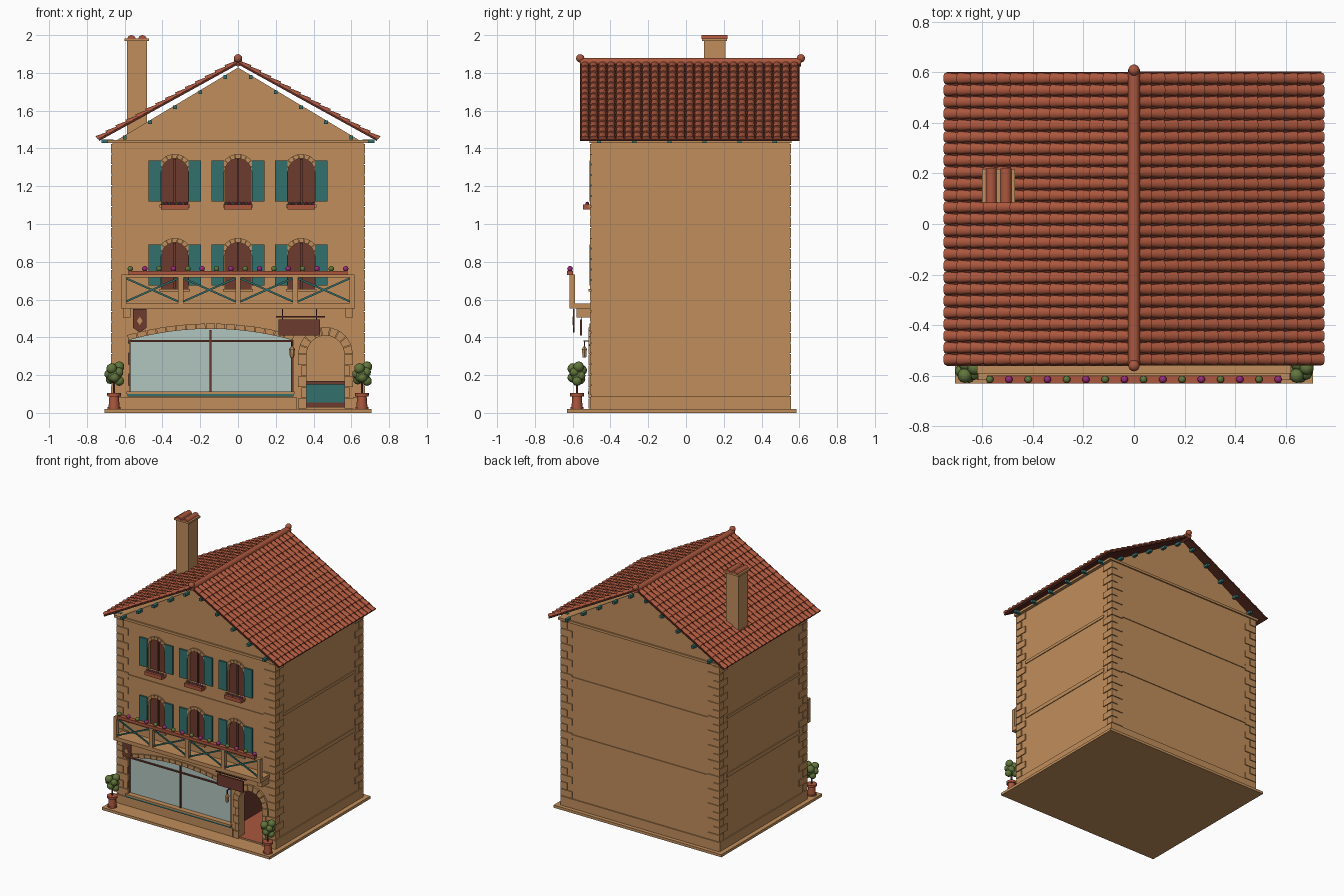
import bpy, bmesh, math, random
from math import sin, cos, pi
from mathutils import Vector, Matrix

random.seed(4)
if "Cube" in bpy.data.objects:
    bpy.data.objects.remove(bpy.data.objects["Cube"])

def material(name, r, g, b):
    m = bpy.data.materials.new(name)
    m.use_nodes = True
    m.diffuse_color = (r, g, b, 1)
    m.node_tree.nodes["Principled BSDF"].inputs["Base Color"].default_value = (r, g, b, 1)
    return m

STONE = material("ochre_stone", .53, .27, .105)
TILE = material("terracotta", .41, .095, .047)
DARK = material("dark_roof", .1, .022, .014)
WOOD = material("brown_wood", .15, .043, .028)
TEAL = material("teal_paint", .032, .165, .155)
GLASS = material("pale_glass", .44, .56, .52)
LEAF = material("leaf_green", .12, .18, .045)
PINK = material("magenta_petals", .3, .026, .19)

class Part:
    """Collects simple solids into one named object."""
    def __init__(self):
        self.bm = bmesh.new()

    def solid(self, a, b):
        va, vb = [[self.bm.verts.new(p) for p in ring] for ring in (a, b)]
        n = len(va)
        self.bm.faces.new(va)
        self.bm.faces.new(vb[::-1])
        for i in range(n):
            self.bm.faces.new((va[i], vb[i], vb[(i + 1) % n], va[(i + 1) % n]))

    def prism(self, pts, y0, y1):
        self.solid([(x, y0, z) for x, z in pts], [(x, y1, z) for x, z in pts])

    def box(self, x0, x1, y0, y1, z0, z1):
        self.prism([(x0, z0), (x1, z0), (x1, z1), (x0, z1)], y0, y1)

    def bar(self, p, q, w, y0, y1):
        p, q = Vector(p), Vector(q)
        n = (q - p).orthogonal().normalized() * w / 2
        self.prism([p - n, q - n, q + n, p + n], y0, y1)

    def cone(self, x, y, z0, z1, r0, r1, seg=16):
        ring = lambda r, z: [(x + r * cos(2 * pi * i / seg), y + r * sin(2 * pi * i / seg), z) for i in range(seg)]
        self.solid(ring(r0, z0), ring(r1, z1))

    def ball(self, loc, r, sub=2):
        bmesh.ops.create_icosphere(self.bm, subdivisions=sub, radius=r, matrix=Matrix.Translation(loc))

    def voussoirs(self, cx, cz, r0, r1, half, n, y0, y1):
        for i in range(n):
            a = -half + 2 * half * (i + .04) / n
            b = -half + 2 * half * (i + .96) / n
            self.prism([(cx + r * sin(t), cz + r * cos(t)) for r, t in ((r0, a), (r0, b), (r1, b), (r1, a))], y0, y1)

    def make(self, name, mat=None, smooth=False):
        bmesh.ops.recalc_face_normals(self.bm, faces=self.bm.faces[:])
        me = bpy.data.meshes.new(name)
        self.bm.to_mesh(me)
        self.bm.free()
        ob = bpy.data.objects.new(name, me)
        bpy.context.collection.objects.link(ob)
        if mat:
            me.materials.append(mat)
        bpy.ops.object.select_all(action='DESELECT')
        ob.select_set(True)
        bpy.context.view_layer.objects.active = ob
        if smooth:
            bpy.ops.object.shade_smooth_by_angle(angle=math.radians(40))
        return ob

def arch(cx, half, z0, cz, r, n=14):
    """Opening outline: straight sides with a circular head of radius r."""
    t = math.asin(min(1, half / r))
    return [(cx - half, z0), (cx + half, z0)] + [
        (cx + r * sin(t - 2 * t * i / n), cz + r * cos(t - 2 * t * i / n)) for i in range(n + 1)]

WINDOWS = [(x, dz) for dz in (0, -.445) for x in (-.335, 0, .335)]
DOOR_X, SHOP_X = .463, -.145
shop_outline = arch(SHOP_X, .435, .11, -1.155, 1.6, 20)

# House body with its openings and the room behind the door
p = Part()
p.prism([(-.665, .005), (.665, .005), (.665, 1.43), (0, 1.828), (-.665, 1.43)], -.5, .548)
body = p.make("house_body", STONE)
recess, room, doorway = Part(), Part(), Part()
for x, dz in WINDOWS:
    recess.prism(arch(x, .07, 1.1 + dz, 1.277 + dz, .07), -.6, -.47)
recess.prism(shop_outline, -.6, -.47)
room.box(0, .63, -.44, .25, .025, .48)
doorway.prism(arch(DOOR_X, .1, .03, .31, .1), -.6, -.4)
for cutter in (room.make("room_cutter"), recess.make("recess_cutter"), doorway.make("door_cutter")):
    cutter.hide_render = True
    mod = body.modifiers.new("cut", 'BOOLEAN')
    mod.operation, mod.solver, mod.object = 'DIFFERENCE', 'EXACT', cutter
    bpy.context.view_layer.objects.active = body
    bpy.ops.object.modifier_apply(modifier=mod.name)
    bpy.data.objects.remove(cutter)

p = Part(); p.box(-.708, .708, -.63, .585, 0, .02); p.make("base_slab", STONE)

# String courses, cornice and plinth
p = Part()
for z0, z1 in ((.55, .58), (.998, 1.02)):
    p.box(-.62, .62, -.506, .554, z0, z1)
    p.box(-.671, .671, -.41, .46, z0, z1)
p.box(-.69, .69, -.51, .558, 1.428, 1.446)
for s in (-1, 1):
    p.box(s * .66, s * .673, -.504, .552, .01, .09)
p.box(-.67, .67, .54, .556, .01, .09)
p.box(-.67, .31, -.508, -.49, .01, .085)
p.box(.61, .67, -.508, -.49, .01, .085)
p.make("wall_bands", STONE)

# Staggered corner stones
p = Part()
for i in range(24):
    z = .095 + i * .0556
    lx, ly = ((.1, .055), (.055, .1))[i % 2]
    for s in (-1, 1):
        p.box(s * (.672 - lx), s * .672, -.507, -.507 + ly, z, z + .049)
        p.box(s * (.672 - lx), s * .672, .555 - ly, .555, z, z + .049)
p.make("corner_stones", STONE)

# Windows: leaves, arch stones, shutters
leaves, stones, shutters = Part(), Part(), Part()
for x, dz in WINDOWS:
    leaves.prism(arch(x, .07, 1.1 + dz, 1.277 + dz, .07), -.478, -.469)
    leaves.box(x - .006, x + .006, -.488, -.475, 1.1 + dz, 1.345 + dz)
    stones.voussoirs(x, 1.277 + dz, .07, .094, pi / 2, 9, -.509, -.49)
    stones.box(x - .08, x + .08, -.515, -.48, 1.088 + dz, 1.102 + dz)
    for s in (-1, 1):
        a, b = sorted((x + s * .073, x + s * .14))
        shutters.box(a, b, -.512, -.498, 1.12 + dz, 1.336 + dz)
leaves.make("window_leaves", WOOD)
shutters.make("shutters", TEAL)

# Shop window and doorway surrounds
stones.voussoirs(SHOP_X, -1.155, 1.6, 1.628, .276, 17, -.51, -.49)
stones.voussoirs(DOOR_X, .31, .1, .145, pi / 2, 9, -.515, -.49)
for i in range(5):
    w = (.145, .128)[i % 2]
    for s in (-1, 1):
        stones.box(DOOR_X + s * .1, DOOR_X + s * w, -.515, -.49, .022 + i * .058, .076 + i * .058)
stones.box(-.59, .3, -.52, -.47, .1, .112)
stones.make("opening_stones", STONE)
p = Part(); p.prism(shop_outline, -.48, -.469); p.make("shop_glass", GLASS)
p = Part()
p.box(-.58, .29, -.49, -.478, .375, .385)
for x in (-.575, SHOP_X, .285):
    p.box(x - .005, x + .005, -.49, -.478, .11, .385 if x != SHOP_X else .44)
p.make("shop_window_frame", WOOD)
p = Part(); p.box(-.585, .295, -.516, -.49, .087, .099); p.make("shop_sill_trim", TEAL)

# Inside the doorway: floor, display stand, counter
p = Part(); p.box(.01, .62, -.5, .24, .024, .031); p.make("shop_floor", TILE)
p = Part()
p.box(.02, .24, -.43, .1, .03, .24)
p.box(.3, .625, .12, .24, .03, .055)
p.box(.3, .625, .11, .24, .15, .168)
p.make("shop_furniture", WOOD)
p = Part(); p.box(.305, .62, .125, .24, .055, .15); p.make("shop_counter", TEAL)

# Balcony
p = Part()
p.box(-.62, .62, -.617, -.49, .552, .58)
p.box(-.617, .617, -.617, -.588, .718, .732)
for x in (-.605, -.303, 0, .303, .605):
    p.box(x - .014, x + .014, -.617, -.588, .575, .725)
for s in (-1, 1):
    p.box(s * .57, s * .61, -.58, -.49, .505, .555)
p.make("balcony", STONE)
p = Part()
for i in range(4):
    x0, x1 = -.592 + i * .303, -.317 + i * .303
    p.bar((x0, .59), (x1, .712), .01, -.607, -.599)
    p.bar((x0, .712), (x1, .59), .01, -.606, -.598)
p.make("balcony_braces", TEAL)

# Flower boxes with blooms
boxes, pink, green = Part(), Part(), Part()
boxes.box(-.58, .58, -.63, -.598, .73, .752)
for i in range(16):
    (pink if i % 2 else green).ball((-.57 + i * .076, -.614, .763), .015)
for x in (-.335, 0, .335):
    boxes.box(x - .073, x + .073, -.545, -.5, 1.077, 1.104)
    for i in range(8):
        (pink if i % 2 else green).ball((x - .063 + i * .018, -.523, 1.109), .01, 1)
boxes.make("flower_boxes", TILE)
pink.make("pink_blooms", PINK, True)

# Potted shrubs beside the facade
pots, stems = Part(), Part()
for s in (-1, 1):
    x, y = s * .656, -.577
    pots.cone(x, y, .02, .09, .03, .025)
    pots.cone(x, y, .02, .03, .034, .034)
    pots.cone(x, y, .088, .105, .036, .037)
    stems.cone(x, y, .1, .17, .006, .006, 8)
    green.ball((x, y, .2), .042)
    for i in range(9):
        a = i * 2.4
        green.ball((x + .028 * cos(a), y + .025 * sin(a), .168 + i * .0095), random.uniform(.024, .03))
pots.make("plant_pots", TILE, True)
stems.make("shrub_stems", WOOD)
green.make("foliage", LEAF, True)

# Hanging banner, sign board and lantern
p = Part()
p.prism([(-.555, .55), (-.555, .45), (-.52, .425), (-.485, .45), (-.485, .55)], -.598, -.59)
p.box(.215, .435, -.56, -.55, .41, .495)
p.make("hanging_signs", WOOD)
p = Part(); p.prism([(-.52, .465), (-.505, .487), (-.52, .51), (-.535, .487)], -.602, -.592); p.make("banner_diamond", STONE)
p = Part()
p.box(.2, .46, -.558, -.552, .506, .513)
for x in (.235, .415):
    p.box(x - .003, x + .003, -.557, -.553, .49, .55)
p.box(.283, .289, -.543, -.49, .377, .383)
p.box(.283, .289, -.541, -.535, .345, .38)
p.make("sign_brackets", DARK)
p = Part()
p.cone(.286, -.538, .292, .335, .011, .015, 6)
p.cone(.286, -.538, .335, .355, .018, .003, 6)
p.make("lantern", STONE)

# Roof slabs and stepped barrel tiles; second slope is the first turned half way round
EDGE, RUN, RISE = 1.845, .735, .405
down = Vector((RUN, 0, -RISE)).normalized()
up = Vector((RISE, 0, RUN)).normalized()
length, rows, cols = math.hypot(RUN, RISE), 14, 25
turn = lambda v, s: (s * v.x, .02 + s * (v.y - .02), v.z)
slab, tiles = Part(), Part()
top = Vector((0, 0, EDGE))
for s in (1, -1):
    profile = [top, top + down * length, top + down * length + up * .012, top + up * .012]
    slab.solid(*[[turn(v + Vector((0, y, 0)), s) for v in profile] for y in (-.56, .602)])
    for c in range(cols):
        y = -.535 + c * 1.11 / (cols - 1)
        for r in range(rows):
            rings = []
            for d, rad, lift in ((r, .018, .008), (r + 1.08, .0225, .014)):
                o = top + down * min(d * length / rows, length + .004) + up * lift
                rings.append([tiles.bm.verts.new(turn(o + Vector((0, y + rad * cos(a * pi / 6), 0))
                              + up * rad * .75 * sin(a * pi / 6), s)) for a in range(7)])
            for a in range(6):
                tiles.bm.faces.new((rings[0][a], rings[0][a + 1], rings[1][a + 1], rings[1][a]))
            tiles.bm.faces.new(rings[1])
slab.make("roof_slabs", DARK)
tiles.make("roof_tiles", TILE, True)

# Ridge roll with end balls
p = Part()
circle = [(.023 * cos(i * pi / 8), EDGE + .012 + .023 * sin(i * pi / 8)) for i in range(16)]
p.prism(circle, -.56, .61)
for y in (-.56, .608):
    p.ball((0, y, 1.877), .022, 3)
p.make("ridge_roll", TILE, True)

# Rafter ends under gables and eaves
p = Part()
for s in (-1, 1):
    for i in range(5):
        x = .067 + i * .133
        z = 1.828 - .6 * x - .01
        for y0, y1 in ((-.55, -.49), (.54, .59)):
            p.box(s * x - .01, s * x + .01, y0, y1, z - .01, z + .01)
    for i in range(6):
        y = -.46 + i * .186
        p.box(s * .66, s * .722, y - .011, y + .011, 1.428, 1.448)
p.make("rafter_ends", TEAL)

# Chimney
p = Part()
p.box(-.588, -.483, .095, .208, 1.45, 1.975)
p.box(-.6, -.47, .085, .218, 1.968, 1.982)
p.make("chimney", STONE)
p = Part()
for x in (-.564, -.506):
    p.prism([(x + .022 * cos(i * pi / 8), 1.979 + .021 * sin(i * pi / 8)) for i in range(9)], .083, .22)
p.make("chimney_tiles", TILE, True)
